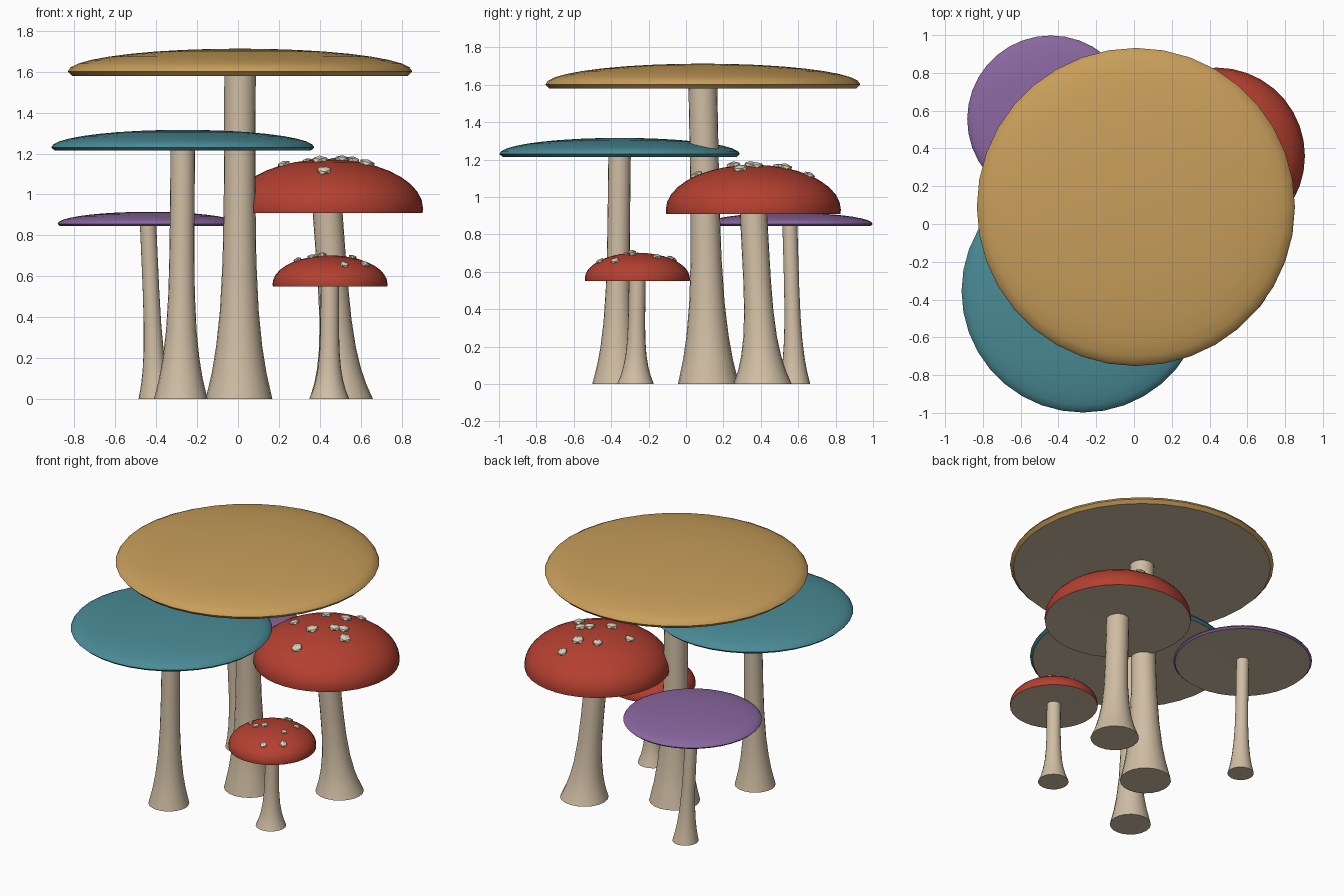
import bpy, bmesh, math
from mathutils import Vector, Matrix

if "Cube" in bpy.data.objects:
    bpy.data.objects.remove(bpy.data.objects["Cube"])


def material(name, rgb):
    lin = [((c / 255 + 0.055) / 1.055) ** 2.4 for c in rgb]
    m = bpy.data.materials.new(name)
    m.diffuse_color = (*lin, 1)
    m.use_nodes = True
    m.node_tree.nodes["Principled BSDF"].inputs["Base Color"].default_value = m.diffuse_color
    return m


CREAM = material("cream_stem", (208, 190, 164))
SPOT = material("pale_spot", (214, 206, 183))
YELLOW = material("ochre_cap", (200, 158, 90))
TEAL = material("teal_cap", (74, 139, 150))
PURPLE = material("purple_cap", (138, 103, 160))
RED = material("red_cap", (180, 64, 48))


def finish(name, bm, mats, angle=None):
    bmesh.ops.recalc_face_normals(bm, faces=bm.faces)
    me = bpy.data.meshes.new(name)
    bm.to_mesh(me)
    bm.free()
    for m in mats:
        me.materials.append(m)
    ob = bpy.data.objects.new(name, me)
    bpy.context.collection.objects.link(ob)
    if angle:
        bpy.ops.object.select_all(action='DESELECT')
        ob.select_set(True)
        bpy.context.view_layer.objects.active = ob
        bpy.ops.object.shade_smooth_by_angle(angle=math.radians(angle))
    return ob


def skin(bm, rings, sides):
    """Join circles given as (x, y, z, radius, material); radius 0 is a pole."""
    prev = None
    for x, y, z, r, mat in rings:
        if r == 0:
            cur = [bm.verts.new((x, y, z))] * sides
        else:
            cur = [bm.verts.new((x + r * math.cos(2 * math.pi * i / sides),
                                 y + r * math.sin(2 * math.pi * i / sides), z))
                   for i in range(sides)]
        if prev:
            for i in range(sides):
                j = (i + 1) % sides
                quad = list(dict.fromkeys((prev[i], prev[j], cur[j], cur[i])))
                bm.faces.new(quad).material_index = mat
        prev = cur


def stem(name, base, top, r0, r1, z1):
    # flared foot, slight lean
    bm = bmesh.new()
    rings = [(*base, 0, 0, 0)]
    for t in (0, 0.08, 0.16, 0.27, 0.42, 0.6, 0.8, 1):
        c = Vector(base).lerp(Vector(top), t)
        rings.append((c.x, c.y, z1 * t, r1 + (r0 - r1) * (1 - t) ** 5, 0))
    rings.append((*top, z1, 0, 0))
    skin(bm, rings, 20)
    finish(name, bm, [CREAM], 35)


def cap(name, c, r, z0, z1, lip, tuck, mat):
    # domed top over a shallow hollow underside
    bm = bmesh.new()
    rings = [(*c, z0 + 0.015, 0, 1), (*c, z0 + 0.004, r * 0.6, 1),
             (*c, z0, r * tuck, 1)]
    n = 9
    for i in range(n + 1):
        a = math.pi / 2 * i / n
        rr = 0 if i == n else r * math.cos(a)
        rings.append((*c, z0 + lip + (z1 - z0 - lip) * math.sin(a), rr, 0))
    skin(bm, rings, 36)
    finish(name, bm, [mat, CREAM], 35)


def spots(name, c, r, z0, z1, size, places):
    # flattened chunky warts lying on the dome
    bm = bmesh.new()
    h = z1 - z0
    for k, (x, y) in enumerate(places):
        dx, dy = x - c[0], y - c[1]
        z = h * math.sqrt(max(0, 1 - (dx * dx + dy * dy) / r ** 2))
        normal = Vector((dx / r ** 2, dy / r ** 2, z / h ** 2)).normalized()
        s = size * (0.9 + 0.1 * (k % 3))
        mtx = (Matrix.Translation((x, y, z0 + z + 0.004))
               @ normal.to_track_quat('Z', 'Y').to_matrix().to_4x4()
               @ Matrix.Rotation(k * 1.3, 4, 'Z')
               @ Matrix.Diagonal((s, s, s * 0.5, 1)))
        bmesh.ops.create_icosphere(bm, subdivisions=1, radius=1, matrix=mtx)
    finish(name, bm, [SPOT])


# name, foot xy, cap xy, foot radius, neck radius, cap radius, rim z, top z, lip, tuck, colour
MUSHROOMS = [
    ("ochre", (0.005, 0.12), (0.01, 0.09), 0.163, 0.077, 0.842, 1.58, 1.713, 0.022, 0.975, YELLOW),
    ("teal", (-0.28, -0.37), (-0.27, -0.355), 0.131, 0.06, 0.643, 1.215, 1.316, 0.015, 0.975, TEAL),
    ("purple", (-0.402, 0.58), (-0.44, 0.555), 0.084, 0.04, 0.443, 0.845, 0.915, 0.011, 0.975, PURPLE),
    ("large_red", (0.505, 0.41), (0.437, 0.36), 0.155, 0.073, 0.468, 0.91, 1.172, 0.022, 0.995, RED),
    ("small_red", (0.446, -0.27), (0.45, -0.26), 0.098, 0.045, 0.281, 0.55, 0.702, 0.013, 0.995, RED),
]
for name, foot, c, r0, r1, r, z0, z1, lip, tuck, mat in MUSHROOMS:
    stem(name + "_stem", foot, c, r0, r1, z0 + 0.018)
    cap(name + "_cap", c, r, z0, z1, lip, tuck, mat)

spots("large_red_spots", (0.437, 0.36), 0.468, 0.925, 1.172, 0.039,
      [(0.223, 0.308), (0.42, 0.056), (0.40, 0.255), (0.342, 0.495), (0.51, 0.344),
       (0.63, 0.29), (0.50, 0.66), (0.56, 0.376), (0.47, 0.53)])
spots("small_red_spots", (0.45, -0.26), 0.281, 0.56, 0.702, 0.024,
      [(0.29, -0.275), (0.36, -0.315), (0.41, -0.29), (0.43, -0.066), (0.46, -0.08),
       (0.565, -0.156), (0.56, -0.286), (0.52, -0.46), (0.62, -0.38)])
